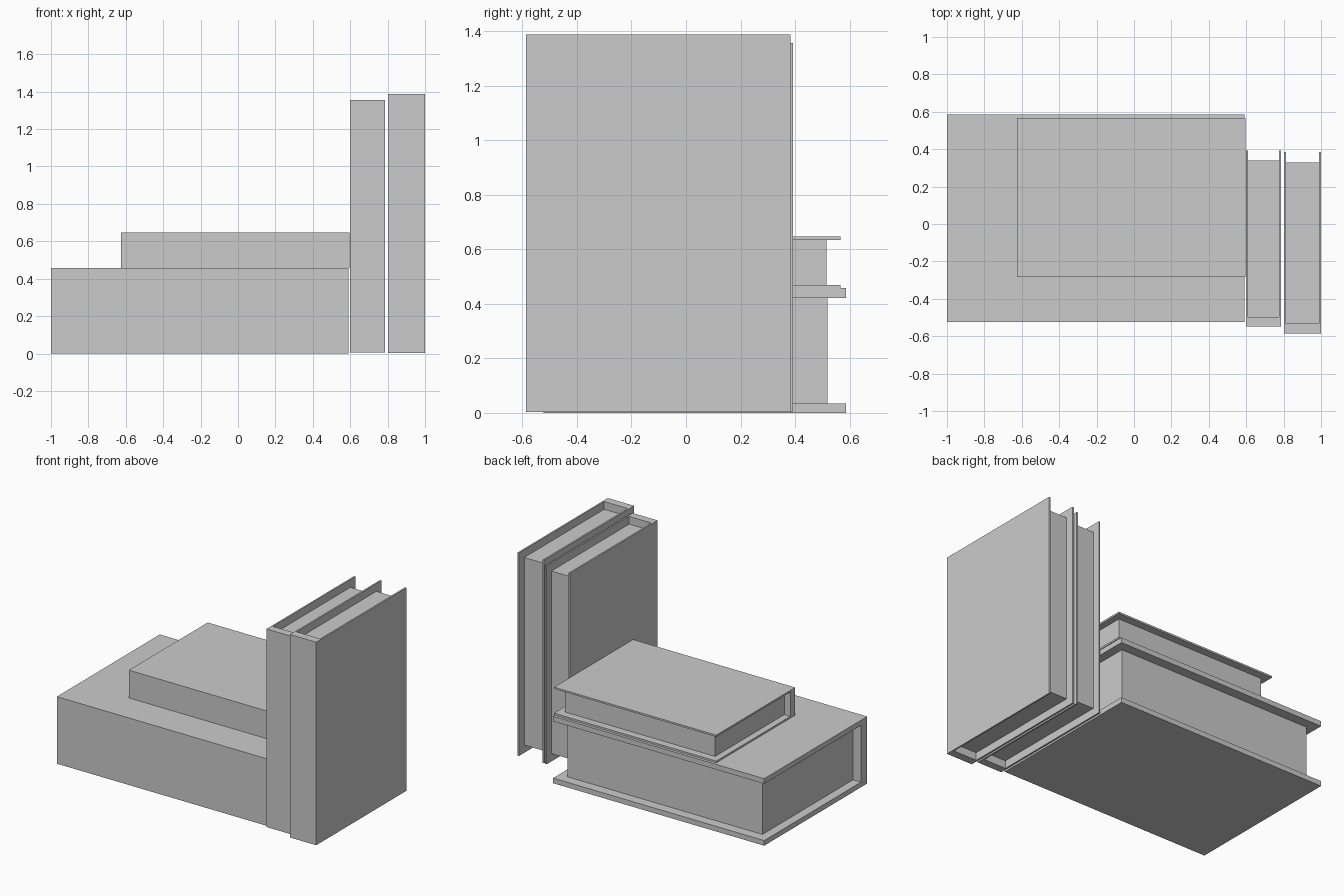
import bpy, bmesh
from mathutils import Vector

if "Cube" in bpy.data.objects:
    bpy.data.objects.remove(bpy.data.objects["Cube"])


def prism(name, profile, start, end, standing):
    """Extrude a (thickness, depth) outline along the book's length."""
    def place(t, y, l):
        return Vector((t, y, l)) if standing else Vector((l, y, t))
    bm = bmesh.new()
    face = bm.faces.new([bm.verts.new(place(t, y, start)) for t, y in profile])
    ext = bmesh.ops.extrude_face_region(bm, geom=[face])
    moved = [v for v in ext["geom"] if isinstance(v, bmesh.types.BMVert)]
    bmesh.ops.translate(bm, verts=moved, vec=place(0, 0, end - start))
    # keep the starting cap so the solid is closed
    if not any(all(v not in moved for v in f.verts) for f in bm.faces):
        bm.faces.new([v for v in bm.verts if v not in moved])
    bmesh.ops.recalc_face_normals(bm, faces=bm.faces[:])
    mesh = bpy.data.meshes.new(name)
    bm.to_mesh(mesh)
    bm.free()
    obj = bpy.data.objects.new(name, mesh)
    bpy.context.collection.objects.link(obj)
    return obj


def book(name, thick, depth, length, board, spine, inset, standing=False):
    t0, t1 = thick
    y0, y1 = depth
    a, b, s = t0 + board, t1 - board, y0 + spine
    # cover: C-shaped wrap, closed spine at the front
    prism(name + "_cover",
          [(t0, y0), (t1, y0), (t1, y1), (b, y1), (b, s), (a, s), (a, y1), (t0, y1)],
          *length, standing)
    # page block, recessed from the three open edges
    e = y1 - spine
    prism(name + "_pages", [(a, s), (b, s), (b, e), (a, e)],
          length[0] + inset, length[1] - inset, standing)


# two lying books, stacked
book("large_flat_book", (0.0, 0.457), (-0.523, 0.586), (-1.0, 0.592), 0.035, 0.067, 0.06)
book("small_flat_book", (0.457, 0.646), (-0.283, 0.567), (-0.625, 0.597), 0.012, 0.052, 0.045)
# two upright books
book("inner_upright_book", (0.599, 0.787), (-0.549, 0.393), (0.006, 1.356), 0.011, 0.053, 0.053, True)
book("outer_upright_book", (0.802, 1.0), (-0.586, 0.384), (0.003, 1.387), 0.011, 0.055, 0.053, True)
